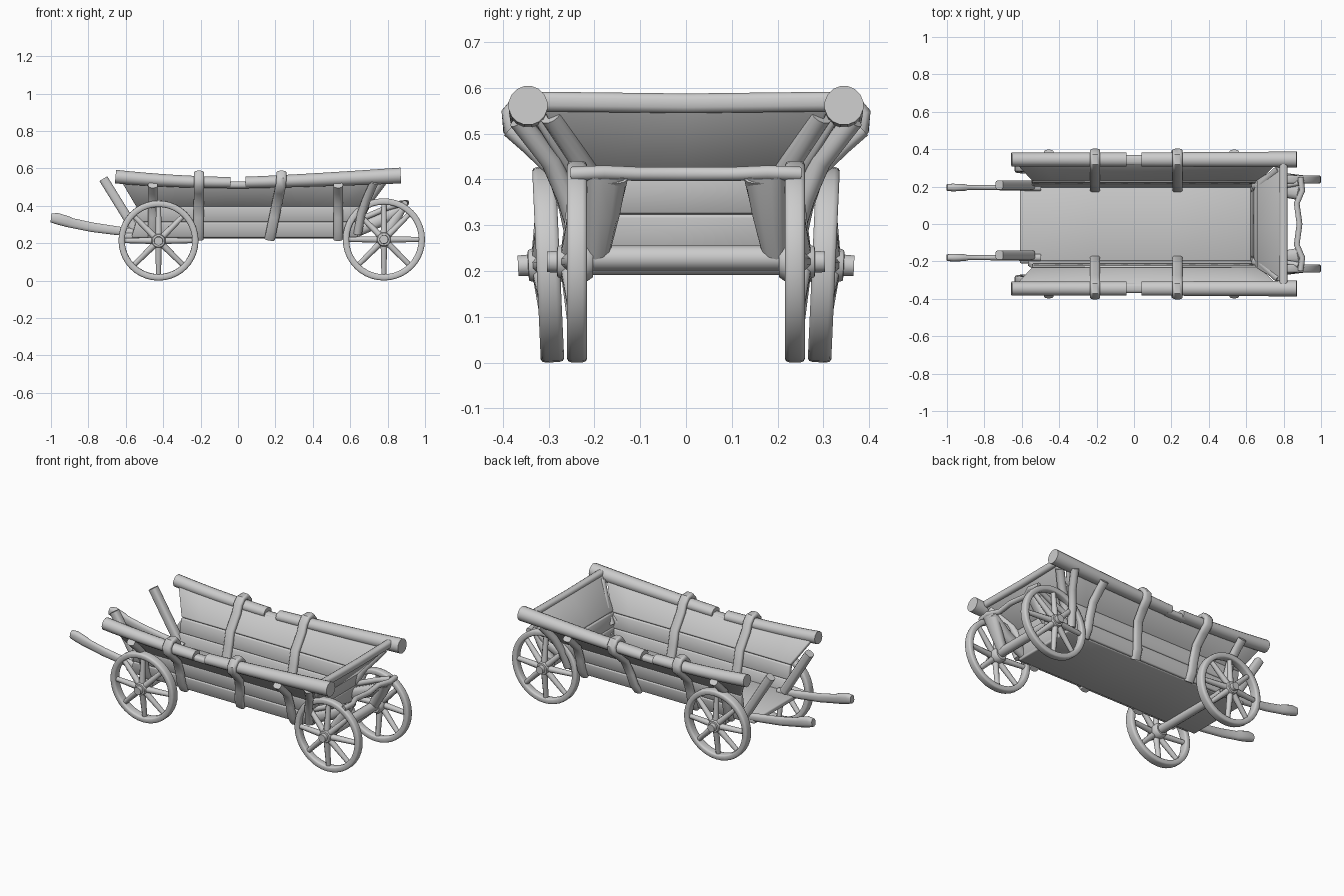
import bpy, bmesh, math
from mathutils import Vector, Matrix

if "Cube" in bpy.data.objects:
    bpy.data.objects.remove(bpy.data.objects["Cube"])

wood = bpy.data.materials.new("grey_wood")
wood.diffuse_color = (0.6, 0.6, 0.6, 1)
wood.use_nodes = True
wood.node_tree.nodes["Principled BSDF"].inputs["Base Color"].default_value = wood.diffuse_color


def finish(name, bm, angle=45):
    bmesh.ops.recalc_face_normals(bm, faces=bm.faces)
    me = bpy.data.meshes.new(name)
    bm.to_mesh(me)
    bm.free()
    me.materials.append(wood)
    ob = bpy.data.objects.new(name, me)
    bpy.context.collection.objects.link(ob)
    bpy.ops.object.select_all(action='DESELECT')
    ob.select_set(True)
    bpy.context.view_layer.objects.active = ob
    bpy.ops.object.shade_smooth_by_angle(angle=math.radians(angle))
    return ob


def section(ru, rv, n, power):
    """Rounded outline: power 1 is an ellipse, smaller is boxier."""
    out = []
    for i in range(n):
        a = 2 * math.pi * (i + 0.5) / n
        c, s = math.cos(a), math.sin(a)
        out.append((math.copysign(abs(c) ** power, c) * ru,
                    math.copysign(abs(s) ** power, s) * rv))
    return out


def sweep(bm, pts, radii, ref=(0, 0, 1), n=12, power=1, closed=False):
    """Sweep a rounded outline along points; one radius (pair) per point or one for all."""
    pts = [Vector(p) for p in pts]
    if not isinstance(radii, list):
        radii = [radii] * len(pts)
    rings, m = [], len(pts)
    for i, p in enumerate(pts):
        if closed:
            t = pts[(i + 1) % m] - pts[i - 1]
        else:
            t = pts[min(i + 1, m - 1)] - pts[max(i - 1, 0)]
        t.normalize()
        u = t.cross(Vector(ref)).normalized()
        v = u.cross(t)
        r = radii[i] if isinstance(radii[i], tuple) else (radii[i], radii[i])
        rings.append([bm.verts.new(p + u * a + v * b) for a, b in section(*r, n, power)])
    for i in range(m if closed else m - 1):
        a, b = rings[i], rings[(i + 1) % m]
        for j in range(n):
            k = (j + 1) % n
            bm.faces.new((a[j], a[k], b[k], b[j]))
    if not closed:
        bm.faces.new(rings[0])
        bm.faces.new(rings[-1])


def tube(name, pts, radii, **kw):
    bm = bmesh.new()
    sweep(bm, pts, radii, **kw)
    return finish(name, bm)


def plank(name, low, high, thick):
    """Board between two matching edge lines, thickened and bevelled."""
    bm = bmesh.new()
    a = [bm.verts.new(p) for p in low]
    b = [bm.verts.new(p) for p in high]
    for i in range(len(a) - 1):
        bm.faces.new((a[i], a[i + 1], b[i + 1], b[i]))
    ob = finish(name, bm)
    mod = ob.modifiers.new("thickness", 'SOLIDIFY')
    mod.thickness, mod.offset = thick, 0
    bev = ob.modifiers.new("worn_edges", 'BEVEL')
    bev.width, bev.segments = 0.007, 2


def sag(x):
    """Height of the top rail centre line along the wagon."""
    return 0.524 + (0.074 * x * x if x < 0 else 0.045 * x ** 1.3)


def wheel(name, x, s, y, r, tilt, half_width):
    bm = bmesh.new()
    # Rim, spokes, then hub
    rim = [((r - 0.017) * math.cos(a), 0, (r - 0.017) * math.sin(a))
           for a in [2 * math.pi * i / 40 for i in range(40)]]
    sweep(bm, rim, (0.017, half_width), ref=(0, 1, 0), power=0.45, closed=True)
    for i in range(8):
        a = math.pi * i / 4
        d = Vector((math.cos(a), 0, math.sin(a)))
        sweep(bm, [d * 0.02 + Vector((0, 0.018 * s, 0)), d * (r - 0.02)],
              [0.019, 0.014], ref=(0, 1, 0), n=8)
    sweep(bm, [(0, s * k, 0) for k in (-0.035, -0.02, 0.02, 0.043, 0.044, 0.066)],
          [0.034, 0.045, 0.042, 0.034, 0.024, 0.023], n=16)
    bm.transform(Matrix.Translation((x, s * y, r)) @ Matrix.Rotation(-s * tilt, 4, 'X'))
    finish(name, bm)


# Floor
xs = [-0.61, -0.2, 0.2, 0.65]
plank("floor", [(x, -0.21, 0.24) for x in xs], [(x, 0.21, 0.24) for x in xs], 0.028)

for s, side in ((-1, "near"), (1, "far")):
    # Flared side planks: low, middle and upper
    rows = [(0.208, 0.232, -0.57, 0.64), (0.225, 0.315, -0.545, 0.65),
            (0.238, 0.40, -0.545, 0.67), (0.335, None, -0.635, 0.77)]
    lines = []
    for y, z, xa, xb in rows:
        xs = [xa + (xb - xa) * i / 10 for i in range(11)]
        lines.append([(x, s * y, sag(x) if z is None else z) for x in xs])
    for i, part in enumerate(("low", "middle", "upper")):
        plank(f"{part}_side_plank_{side}", lines[i], lines[i + 1], 0.032 - 0.004 * i)

    # Top rail: two logs joined by a thinner neck
    for name, xa, xb, ra, rb in (("front_rail", -0.655, -0.04, 0.037, 0.030),
                                 ("rear_rail", 0.04, 0.87, 0.031, 0.043)):
        xs = [xa + (xb - xa) * i / 8 for i in range(9)]
        tube(f"{name}_{side}", [(x, s * 0.345, sag(x)) for x in xs],
             [(0.038 + (rb - 0.038) * i / 8 if xb > 0 else 0.037, ra + (rb - ra) * i / 8)
              for i in range(9)], n=16)
    tube(f"rail_neck_{side}", [(-0.06, s * 0.342, 0.512), (0.06, s * 0.342, 0.512)],
         (0.027, 0.019), power=0.7)

    # Bent bands wrapped over the rail, down both faces of the side
    loop = [(0.215, 0.222), (0.245, 0.27), (0.26, 0.34), (0.288, 0.42), (0.345, 0.475),
            (0.385, 0.51), (0.388, 0.545), (0.365, 0.573), (0.325, 0.573), (0.30, 0.545),
            (0.285, 0.50), (0.222, 0.41), (0.205, 0.33), (0.185, 0.255)]
    for name, xlow, xhigh in (("front_band", -0.212, -0.208), ("rear_band", 0.17, 0.232)):
        pts = []
        for i, (y, z) in enumerate(loop):
            f = min(1, (z - 0.225) / 0.3)
            x = xlow + (xhigh - xlow) * f if i < 8 else xhigh
            pts.append((x, s * y, z))
        tube(f"{name}_{side}", pts, (0.016, 0.028), ref=(1, 0, 0), power=0.7)

    # Outer ribs near the wheels
    for name, x in (("front_rib", -0.46), ("rear_rib", 0.53)):
        tube(f"{name}_{side}", [(x + 0.005, s * y, z) for y, z in loop[:6]],
             (0.019, 0.026), ref=(1, 0, 0), power=0.8)

    # Rear corner struts from frame to rail
    tube(f"corner_strut_{side}", [(0.65, s * 0.20, 0.34), (0.69, s * 0.215, 0.42),
                                  (0.78, s * 0.295, 0.54)], 0.025)
    tube(f"outer_strut_{side}", [(0.64, s * 0.225, 0.25), (0.66, s * 0.26, 0.36),
                                 (0.69, s * 0.295, 0.44), (0.73, s * 0.365, 0.53)], 0.023)

    # Rear frame arms and their sloping brackets
    tube(f"rear_arm_{side}", [(0.64, s * 0.19, 0.27), (0.78, s * 0.18, 0.33),
                              (0.89, s * 0.17, 0.405)],
         [(0.024, 0.035), (0.034, 0.035), (0.044, 0.018)], power=0.8)
    tube(f"rear_bracket_{side}", [(0.78, s * 0.195, 0.235), (0.84, s * 0.182, 0.33),
                                  (0.89, s * 0.172, 0.41)],
         [(0.026, 0.028), (0.038, 0.03), (0.045, 0.018)], power=0.8)
    tube(f"rear_side_bar_{side}", [(0.66, s * 0.205, 0.33), (0.80, s * 0.205, 0.39),
                                   (0.88, s * 0.22, 0.412)], 0.016)

    # Pulling shaft with knobbed tip, and leaning front post
    ys = 0.195 if s > 0 else -0.18
    tube(f"shaft_{side}", [(-1.0, ys, 0.335), (-0.97, ys, 0.332), (-0.91, ys, 0.315),
                           (-0.89, ys, 0.308), (-0.78, ys, 0.285), (-0.65, ys, 0.267),
                           (-0.5, ys, 0.25)],
         [(0.018, 0.024), (0.021, 0.031), (0.019, 0.03), (0.014, 0.027),
          (0.014, 0.026), (0.016, 0.024), (0.02, 0.02)], power=0.8)
    tube(f"front_post_{side}", [(-0.72, ys + 0.014, 0.545), (-0.55, ys + 0.014, 0.27)],
         0.025, ref=(0, 1, 0), power=0.6)

    # Wheels
    wheel(f"front_wheel_{side}", -0.425, s, 0.301, 0.214, 0.045, 0.026)
    wheel(f"rear_wheel_{side}", 0.78, s, 0.238, 0.22, 0.0, 0.022)

# Axles under the floor
tube("front_axle", [(-0.425, -0.30, 0.216), (-0.425, 0.30, 0.216)], 0.026)
tube("rear_axle", [(0.78, -0.25, 0.228), (0.78, 0.25, 0.228)], 0.028)

# Tail board: upright low planks and leaning upper plank
tail = [(0.635, 0.205, 0.235), (0.65, 0.222, 0.325), (0.665, 0.237, 0.405),
        (0.795, 0.315, 0.565)]
for i, part in enumerate(("low", "middle", "upper")):
    plank(f"{part}_tail_plank",
          [(tail[i][0], k * tail[i][1], tail[i][2]) for k in (-1, 0, 1)],
          [(tail[i + 1][0], k * tail[i + 1][1], tail[i + 1][2]) for k in (-1, 0, 1)], 0.028)
tube("tail_top_bar", [(0.80, -0.33, 0.570), (0.80, 0, 0.566), (0.80, 0.33, 0.570)],
     0.022, power=0.7)

# Wavy rear cross bar
tube("rear_cross_bar", [(0.89, -0.25, 0.412), (0.90, -0.18, 0.415), (0.87, -0.11, 0.412),
                        (0.885, 0, 0.412), (0.87, 0.11, 0.412), (0.90, 0.18, 0.415),
                        (0.89, 0.25, 0.412)], 0.016)
